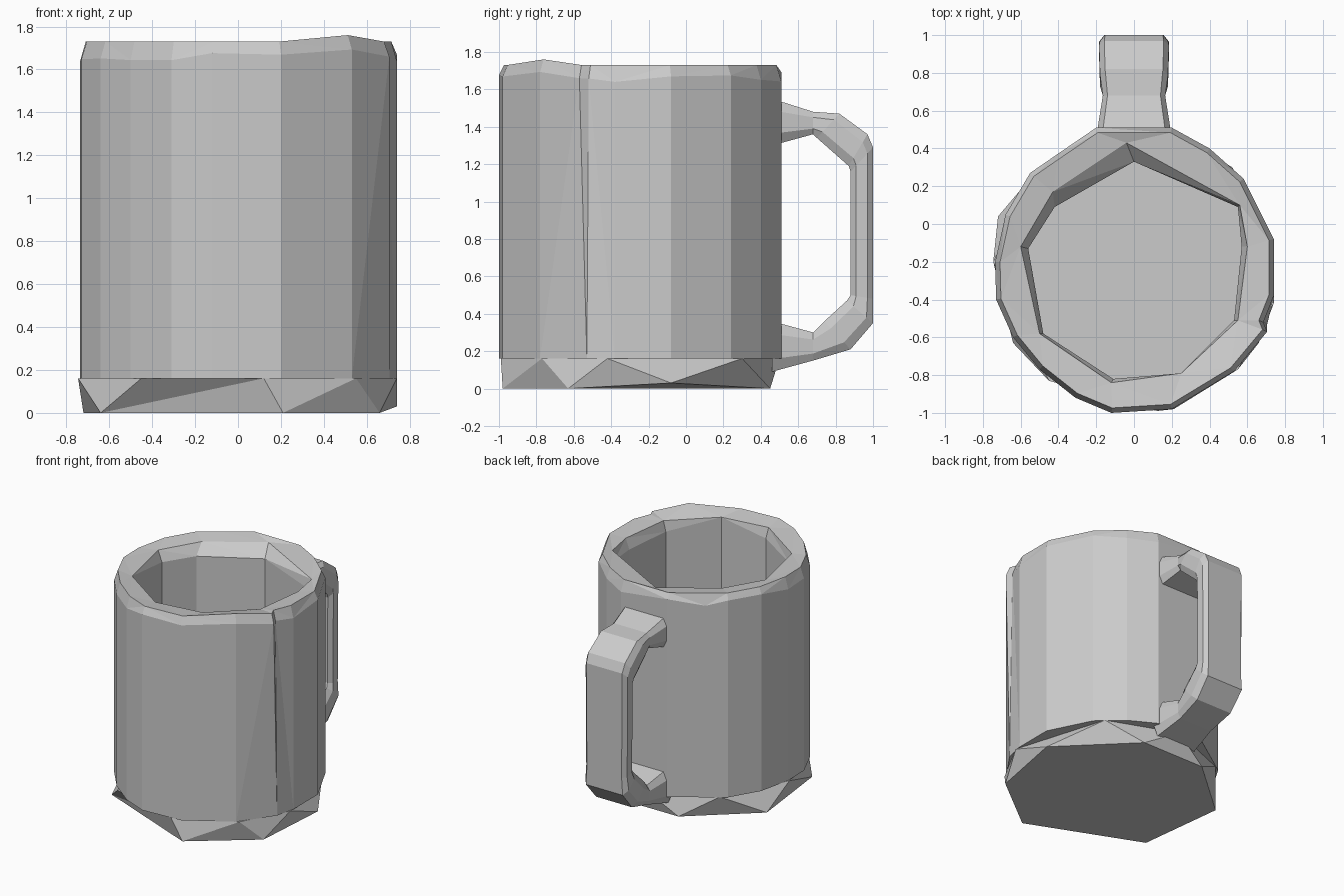
import bpy
import bmesh
import math

if "Cube" in bpy.data.objects:
    bpy.data.objects.remove(bpy.data.objects["Cube"], do_unlink=True)

AXIS_Y = -0.25  # centre line of the cup

clay = bpy.data.materials.new("plain grey")
clay.use_nodes = True
GREY = (0.6, 0.6, 0.6, 1)
clay.diffuse_color = GREY
clay.node_tree.nodes["Principled BSDF"].inputs["Base Color"].default_value = GREY


def angle(v):
    return math.atan2(v.co.y - AXIS_Y, v.co.x)


def ring(bm, points, z, scale=1.0):
    """Ring of vertices around the cup axis; z is a number or a function of x, y."""
    height = z if callable(z) else (lambda x, y: z)
    verts = [bm.verts.new((x * scale, AXIS_Y + (y - AXIS_Y) * scale, height(x, y)))
             for x, y in points]
    return sorted(verts, key=angle)


def zip_rings(bm, a, b):
    """Triangulated band between two rings of any vertex counts."""
    def turn(r, i):
        return angle(r[i % len(r)]) + math.tau * (i // len(r))
    i = j = 0
    while i < len(a) or j < len(b):
        va, vb = a[i % len(a)], b[j % len(b)]
        if j == len(b) or (i < len(a) and turn(a, i + 1) <= turn(b, j + 1)):
            i += 1
            bm.faces.new((va, a[i % len(a)], vb))
        else:
            j += 1
            bm.faces.new((va, b[j % len(b)], vb))


def finish(bm, name):
    bmesh.ops.recalc_face_normals(bm, faces=bm.faces)
    mesh = bpy.data.meshes.new(name)
    bm.to_mesh(mesh)
    bm.free()
    mesh.materials.append(clay)
    obj = bpy.data.objects.new(name, mesh)
    bpy.context.collection.objects.link(obj)
    return obj


def stack(name, rings_of):
    """Closed solid from a chain of rings, capped at both ends."""
    bm = bmesh.new()
    rings = [ring(bm, *spec) for spec in rings_of]
    for a, b in zip(rings, rings[1:]):
        zip_rings(bm, a, b)
    bm.faces.new(rings[0])
    bm.faces.new(rings[-1])
    return finish(bm, name)


# Cup wall outline, with a narrow seam on the left side that closes downwards
outline = [(0.74, -0.08), (0.58, 0.24), (0.4, 0.4), (0.2, 0.51), (-0.2, 0.51),
           (-0.42, 0.36), (-0.55, 0.27), (-0.68, 0.05), (-0.735, -0.2),
           (-0.73, -0.4), (-0.64, -0.6), (-0.5, -0.77), (-0.31, -0.92),
           (-0.12, -1.0), (0.2, -0.98), (0.53, -0.78), (0.74, -0.38)]
seam_top = [(0.705, -0.57), (0.685, -0.52)]
seam_bottom = [(0.705, -0.53), (0.708, -0.52)]

mouth = [(-0.04, 0.43), (-0.43, 0.17), (-0.6, -0.12), (-0.5, -0.58),
         (-0.12, -0.84), (0.25, -0.79), (0.55, -0.51), (0.6, -0.12), (0.56, 0.1)]
inside = [(0, 0.33), (-0.42, 0.09), (-0.56, -0.13), (-0.48, -0.58),
          (-0.11, -0.82), (0.25, -0.79), (0.53, -0.51), (0.57, -0.12), (0.55, 0.09)]


def shoulder_height(x, y):
    return 1.67 + 0.03 * math.sin(9 * x + 5 * y)


def crest_height(x, y):
    return 1.76 if (x > 0.5 and y < -0.7) else 1.73


stack("cup_body", [
    (outline + seam_bottom, 0.16),
    (outline + seam_top, shoulder_height),
    (outline + seam_top, crest_height, 0.965),
    (mouth, 1.71),
    (inside, 1.63),
    (inside, 0.2),
])

# Faceted foot tapering to a seven-sided underside
peaks = [(0.12, -0.99), (0.55, -0.77), (0.74, -0.42), (0.52, 0.3), (0, 0.5),
         (-0.5, 0.3), (-0.745, -0.2), (-0.45, -0.83)]
sole = [(0.66, -0.63), (0.21, -0.98), (-0.64, -0.63), (-0.72, 0.04),
        (-0.25, 0.45), (0.28, 0.45), (0.74, -0.08)]
stack("cup_foot", [
    (sole, lambda x, y: 0.03 if x > 0.7 else 0.0),
    (peaks, 0.161),
])

# Handle: chamfered section swept through (outer y, z, inner y, z, half width)
stations = [
    (0.46, 1.55, 0.46, 1.30, 0.2),
    (0.68, 1.48, 0.68, 1.36, 0.165),
    (0.82, 1.47, 0.70, 1.34, 0.18),
    (0.97, 1.36, 0.87, 1.19, 0.185),
    (1.0, 1.29, 0.88, 1.16, 0.18),
    (1.0, 0.48, 0.88, 0.50, 0.175),
    (1.0, 0.35, 0.86, 0.47, 0.185),
    (0.88, 0.21, 0.74, 0.36, 0.18),
    (0.68, 0.15, 0.68, 0.30, 0.165),
    (0.46, 0.09, 0.46, 0.36, 0.2),
]
# Section corners as (side, fraction of width, fraction from outer to inner)
half_section = [(0.85, 0.0), (1.0, 0.25), (1.0, 0.75), (0.85, 1.0)]
section = half_section + [(-w, t) for w, t in reversed(half_section)]

bm = bmesh.new()
loops = []
for oy, oz, iy, iz, width in stations:
    loops.append([bm.verts.new((w * width, oy + (iy - oy) * t, oz + (iz - oz) * t))
                  for w, t in section])
for a, b in zip(loops, loops[1:]):
    for k in range(len(section)):
        n = (k + 1) % len(section)
        bm.faces.new((a[k], a[n], b[n], b[k]))
bm.faces.new(loops[0])
bm.faces.new(loops[-1])
finish(bm, "handle")
